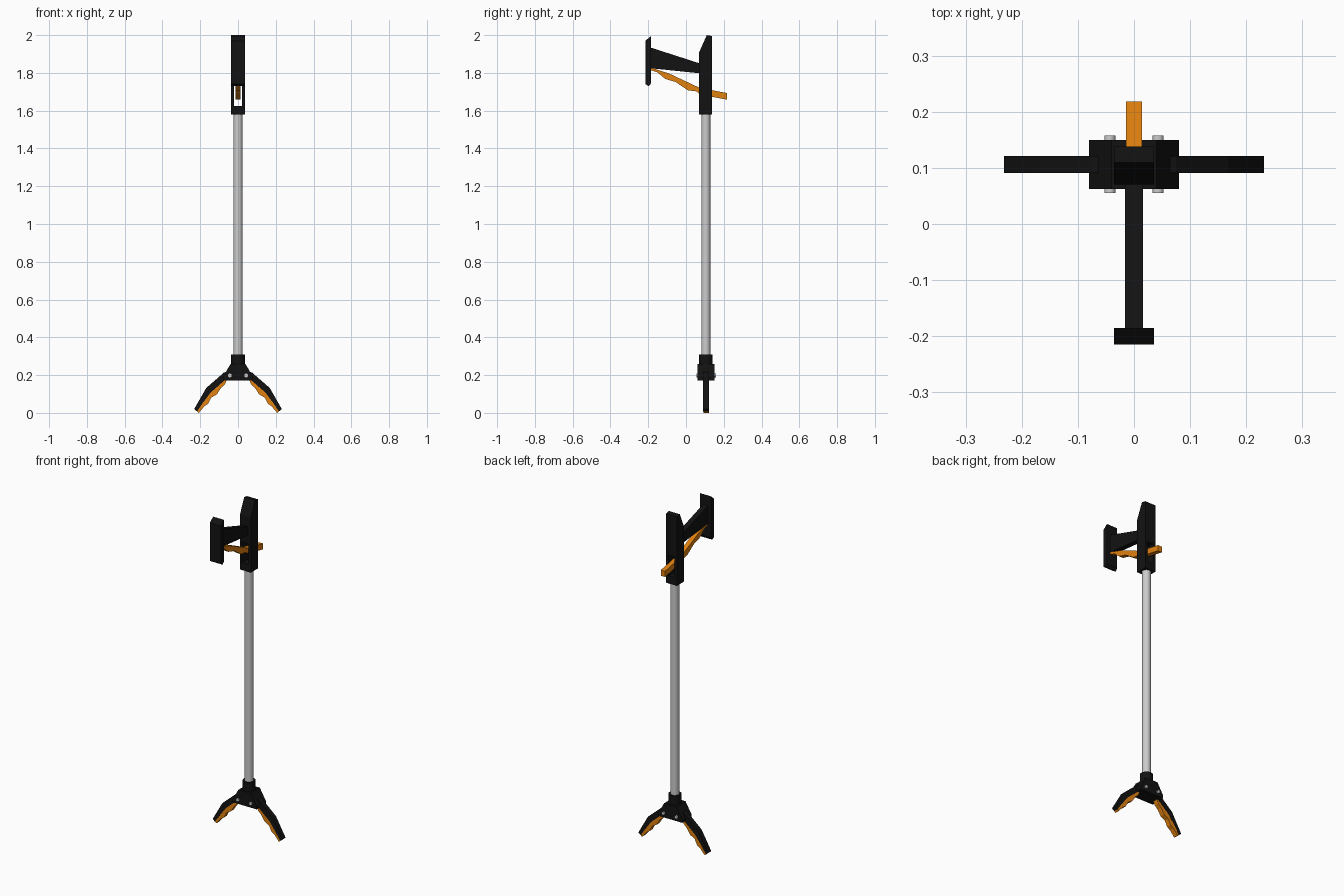
import bpy, bmesh, math
from mathutils import Vector

if "Cube" in bpy.data.objects:
    bpy.data.objects.remove(bpy.data.objects["Cube"])


def material(name, color):
    m = bpy.data.materials.new(name)
    m.diffuse_color = color
    m.use_nodes = True
    m.node_tree.nodes["Principled BSDF"].inputs["Base Color"].default_value = m.diffuse_color
    return m


BLACK = material("black_plastic", (0.006, 0.006, 0.006, 1))
ORANGE = material("orange_plastic", (0.75, 0.22, 0.005, 1))
POLE_Y = 0.105


def prism(name, pts, axis, lo, hi, mat=None):
    """Extrude a 2D profile (y,z for axis x; x,z for axis y) from lo to hi."""
    bm = bmesh.new()
    place = (lambda a, b: (lo, a, b)) if axis == "x" else (lambda a, b: (a, lo, b))
    face = bm.faces.new([bm.verts.new(place(a, b)) for a, b in pts])
    ext = bmesh.ops.extrude_face_region(bm, geom=[face])
    step = Vector((hi - lo, 0, 0)) if axis == "x" else Vector((0, hi - lo, 0))
    bmesh.ops.translate(bm, vec=step,
                        verts=[v for v in ext["geom"] if isinstance(v, bmesh.types.BMVert)])
    bmesh.ops.recalc_face_normals(bm, faces=bm.faces)
    me = bpy.data.meshes.new(name)
    bm.to_mesh(me)
    bm.free()
    ob = bpy.data.objects.new(name, me)
    bpy.context.collection.objects.link(ob)
    if mat:
        me.materials.append(mat)
    return ob


def cylinder(name, radius, depth, loc, rot=(0, 0, 0), mat=None, sides=32):
    bpy.ops.mesh.primitive_cylinder_add(vertices=sides, radius=radius, depth=depth,
                                        location=loc, rotation=rot)
    ob = bpy.context.object
    ob.name = name
    bpy.ops.object.shade_smooth_by_angle(angle=math.radians(35))
    if mat:
        ob.data.materials.append(mat)
    return ob


# pole and lower collar
cylinder("pole", 0.024, 1.34, (0, POLE_Y, 0.94))
cylinder("lower_collar", 0.036, 0.08, (0, POLE_Y, 0.27), mat=BLACK)

# upper housing with a slot for the trigger
housing = prism("upper_housing", [(0.07, 1.58), (0.138, 1.58), (0.138, 1.99), (0.11, 1.995),
                                  (0.07, 1.91)], "x", -0.036, 0.036, BLACK)
housing.data.vertices.foreach_get
for v in housing.data.vertices:
    if v.co.z > 1.985:
        v.co.z = 2.0 if v.co.y < 0.12 else 1.995
slot = prism("slot_cutter", [(0.0, 1.625), (0.2, 1.625), (0.2, 1.75), (0.0, 1.75)],
             "x", -0.021, 0.021)
slot.hide_render = True
slot.hide_set(True)
cut = housing.modifiers.new("slot", "BOOLEAN")
cut.object = slot
cut.operation = "DIFFERENCE"
cut.solver = "EXACT"

# handle arm and palm plate
prism("handle_arm", [(-0.19, 1.935), (0.08, 1.848), (0.08, 1.797), (-0.19, 1.825)],
      "x", -0.016, 0.016, BLACK)
prism("palm_plate", [(-0.215, 1.97), (-0.185, 1.995), (-0.185, 1.745), (-0.197, 1.73),
                     (-0.215, 1.74)], "x", -0.036, 0.036, BLACK)

# trigger with finger grooves
prism("trigger", [(-0.187, 1.828), (-0.09, 1.797), (0.07, 1.722), (0.13, 1.71), (0.218, 1.693),
                  (0.218, 1.658), (0.14, 1.673), (0.07, 1.69), (0.055, 1.702), (0.01, 1.708),
                  (-0.055, 1.752), (-0.11, 1.768), (-0.15, 1.802), (-0.187, 1.815)],
      "x", -0.014, 0.014, ORANGE)

# jaw bracket
prism("jaw_bracket", [(-0.08, 0.172), (0.08, 0.172), (0.08, 0.19), (0.04, 0.258),
                      (-0.04, 0.258), (-0.08, 0.19)], "y", 0.062, 0.15, BLACK)

# jaws, grip pads and hinge pins on both sides
jaw = [(0.04, 0.225), (0.075, 0.213), (0.168, 0.132), (0.232, 0.02), (0.217, 0.008),
       (0.185, 0.055), (0.145, 0.108), (0.065, 0.177)]
pad = [(0.055, 0.185), (0.07, 0.185), (0.145, 0.108), (0.185, 0.055), (0.217, 0.008), (0.208, 0.0),
       (0.178, 0.035), (0.158, 0.048), (0.142, 0.08), (0.112, 0.098), (0.09, 0.132), (0.07, 0.15)]
for side, s in (("left", -1), ("right", 1)):
    prism(side + "_jaw", [(s * x, z) for x, z in jaw], "y", 0.091, 0.121, BLACK)
    prism(side + "_grip_pad", [(s * x, z) for x, z in pad], "y", 0.0915, 0.1205, ORANGE)
    cylinder(side + "_hinge_pin", 0.01, 0.103, (s * 0.043, 0.1065, 0.198),
             (math.pi / 2, 0, 0), sides=16)
